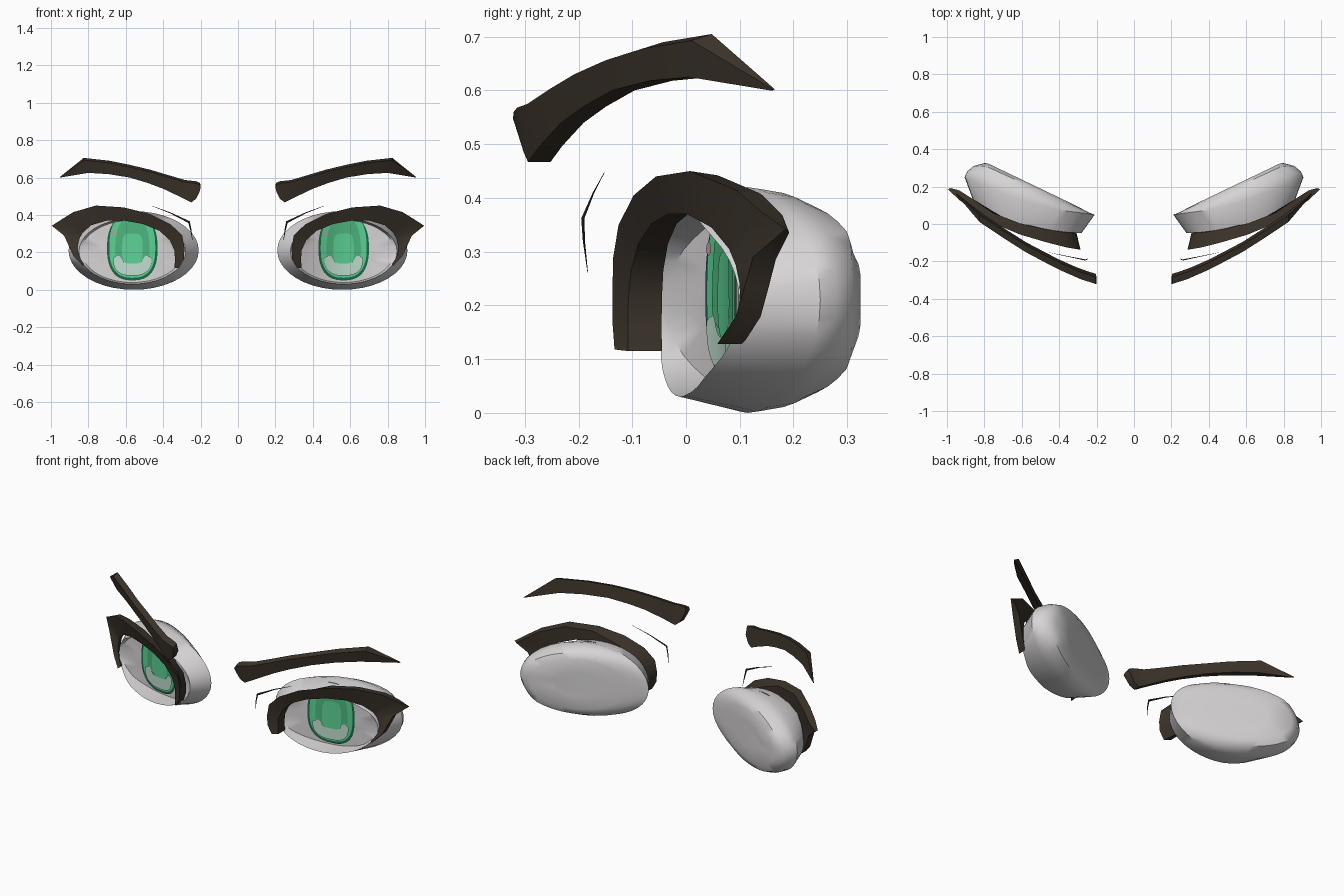
import bpy, bmesh, math
from mathutils import Vector

if "Cube" in bpy.data.objects:
    bpy.data.objects.remove(bpy.data.objects["Cube"])


def material(name, r, g, b):
    m = bpy.data.materials.new(name)
    m.use_nodes = True
    m.diffuse_color = (r, g, b, 1)
    bsdf = m.node_tree.nodes["Principled BSDF"]
    bsdf.inputs["Base Color"].default_value = (r, g, b, 1)
    bsdf.inputs["Roughness"].default_value = 0.8
    return m


WHITE = material("eye white", 0.68, 0.66, 0.67)
BROWN = material("dark brown", 0.044, 0.033, 0.023)
BRIGHT = material("bright green", 0.107, 0.638, 0.296)
MID = material("mid green", 0.075, 0.46, 0.21)
DEEP = material("deep green", 0.012, 0.14, 0.065)
PALE = material("pale green", 0.53, 0.73, 0.62)
PINK = material("soft pink", 0.5, 0.36, 0.32)


def interp(table, x):
    """Piecewise linear lookup in a list of (x, value)."""
    if x <= table[0][0]:
        return table[0][1]
    for (x0, v0), (x1, v1) in zip(table, table[1:]):
        if x <= x1:
            return v0 + (v1 - v0) * (x - x0) / (x1 - x0)
    return table[-1][1]


def finish(name, bm, mat, side):
    for v in bm.verts:
        v.co.x *= side
    bmesh.ops.recalc_face_normals(bm, faces=bm.faces)
    mesh = bpy.data.meshes.new(name)
    bm.to_mesh(mesh)
    bm.free()
    mesh.materials.append(mat)
    obj = bpy.data.objects.new(name, mesh)
    bpy.context.collection.objects.link(obj)
    bpy.ops.object.select_all(action='DESELECT')
    obj.select_set(True)
    bpy.context.view_layer.objects.active = obj
    bpy.ops.object.shade_smooth_by_angle(angle=math.radians(40))


def bridge(bm, a, b):
    n = len(a)
    for i in range(n):
        j = (i + 1) % n
        bm.faces.new((a[i], a[j], b[j], b[i]))


def loft(name, sections, mat, side):
    """Skin closed cross-sections and cap both ends."""
    bm = bmesh.new()
    rings = [[bm.verts.new(p) for p in s] for s in sections]
    for a, b in zip(rings, rings[1:]):
        bridge(bm, a, b)
    bm.faces.new(rings[0])
    bm.faces.new(rings[-1])
    finish(name, bm, mat, side)


# Front curve and thickness of the lid, and the hollow face behind it
LID = [(.28, -.138), (.35, -.128), (.45, -.103), (.6, -.06), (.75, 0),
       (.86, .08), (.93, .125), (1, .19)]
LID_DEPTH = [(.28, .09), (.6, .06), (.9, .045), (.95, .04), (1, .003)]
EYE_X, EYE_W = .565, .285


def rim_y(x):
    return interp(LID, x) + .09 - .08 * (x - .28) / .72


def hollow_y(x):
    return rim_y(x) + .1 * (1 - ((x - EYE_X) / EYE_W) ** 2)


def back_y(x):
    return interp([(.21, .05), (.4, .075), (.56, .115), (.75, .18), (.906, .25)], x)


def dome_y(x):
    flat = min(.05 + .48 * (x - .21), .325)
    return max(flat, back_y(x))


def eyeball(name, side):
    steps = 40
    bm = bmesh.new()

    def ring(scale, cx, cz, w, h, depth):
        out = []
        for i in range(steps):
            a = 2 * math.pi * i / steps
            x = cx + w * scale * math.cos(a)
            out.append(bm.verts.new((x, depth(x), cz + h * scale * math.sin(a))))
        return out

    front = (EYE_X, .205, EYE_W, .175)
    back = (.558, .21, .348, .21)
    rings = [ring(s, *front, hollow_y) for s in (.3, .6, .95)]
    rings.append(ring(1, *front, rim_y))
    # Rounded back: blend from the edge curve to the flat dome
    for scale, t in ((1, 0), (.96, .45), (.86, .85), (.7, 1), (.35, 1)):
        rings.append(ring(scale, *back,
                          lambda x: back_y(x) + t * (dome_y(x) - back_y(x))))
    for a, b in zip(rings, rings[1:]):
        bridge(bm, a, b)
    bm.faces.new(rings[0])
    bm.faces.new(rings[-1])
    finish(name, bm, WHITE, side)


def plate(name, cx, half, low, high, lift, mat, side):
    """Thin sheet following the hollow; low and high give z for u in -1..1."""
    bm = bmesh.new()
    cols = []
    n = 28
    for i in range(n + 1):
        u = -math.cos(math.pi * i / n)
        x = cx + half * u
        y = hollow_y(x) - lift
        cols.append([bm.verts.new((x, y, z)) for z in (low(u), high(u) + .0005)])
    for a, b in zip(cols, cols[1:]):
        bm.faces.new((a[0], b[0], b[1], a[1]))
    finish(name, bm, mat, side)


def arch(u, power=2.5):
    return max(0, 1 - abs(u) ** power) ** (1 / power)


def iris(prefix, side):
    cx = EYE_X
    plate(prefix + "iris_outline", cx, .135, lambda u: .22 - .17 * arch(u),
          lambda u: .22 + .18 * arch(u), .007, DEEP, side)
    plate(prefix + "iris", cx, .123, lambda u: .22 - .156 * arch(u),
          lambda u: .22 + .19 * arch(u), .010, BRIGHT, side)
    plate(prefix + "iris_shade", cx, .092, lambda u: .2 - .05 * arch(u),
          lambda u: .2 + .19 * arch(u), .013, MID, side)
    plate(prefix + "pupil", cx, .055, lambda u: .2 - .07 * arch(u),
          lambda u: .2 + .1 * arch(u, 4), .016, BRIGHT, side)
    plate(prefix + "iris_highlight", cx, .103, lambda u: .165 - .09 * arch(u),
          lambda u: .165 + .02 * arch(u) - .045 * max(0, 1 - (u / .65) ** 4),
          .019, PALE, side)
    # The small glint falls on the same side of both eyes
    plate(prefix + "glint", cx - .1 * side, .011, lambda u: .305 - .012 * arch(u, 2),
          lambda u: .305 + .012 * arch(u, 2), .016, PINK, side)


# Lid: outer x, z and inner x, z along the band
LASH = [(.315, .118, .34, .115), (.29, .165, .337, .16), (.286, .22, .34, .21),
        (.298, .29, .365, .265), (.36, .35, .42, .315), (.47, .405, .51, .352),
        (.61, .44, .61, .37), (.76, .45, .70, .37), (.88, .415, .785, .345),
        (.945, .375, .83, .305), (.995, .342, .847, .275), (.93, .29, .857, .24),
        (.905, .235, .858, .21), (.88, .18, .845, .17), (.83, .128, .822, .135)]


def lash(name, side):
    sections = []
    for ox, oz, ix, iz in LASH:
        yo, yi = interp(LID, ox), interp(LID, ix)
        do, di = interp(LID_DEPTH, ox), interp(LID_DEPTH, ix)
        rear = .4 if ox < .5 else .1
        sections.append([(ox, yo, oz), (ix, yi + .022, iz), (ix, yi + di, iz),
                         (ox + rear * (ix - ox), yo + do, oz + rear * (iz - oz))])
    loft(name, sections, BROWN, side)


# Brow: upper x, z and lower x, z from the inner end to the tip
BROW_Y = [(.2, -.322), (.285, -.295), (.41, -.24), (.58, -.15), (.69, -.08),
          (.825, .01), (.9, .08), (.955, .165)]
BROW = [(.2, .56, .205, .525), (.205, .573, .225, .485), (.225, .58, .25, .467),
        (.285, .587, .31, .497), (.38, .615, .40, .54), (.47, .642, .48, .57),
        (.58, .668, .58, .60), (.69, .69, .69, .618), (.825, .705, .80, .625),
        (.953, .602, .95, .60)]


def brow(name, side):
    sections = []
    for ux, uz, lx, lz in BROW:
        body = ux < .9
        yu, yl = interp(BROW_Y, ux), interp(BROW_Y, lx) + .012 * body
        t = .042 if body else .004
        sections.append([(ux, yu, uz - .012 * body), (lx, yl, lz),
                         (lx, yl + t, lz), (ux, yu + t * .9, uz)])
    loft(name, sections, BROWN, side)


# Thin crease between lid and brow
CREASE = [(.457, .447, -.152, .001), (.36, .41, -.172, .003),
          (.262, .362, -.192, .006), (.252, .32, -.19, .004), (.243, .262, -.183, .001)]


def crease(name, side):
    sections = []
    for x, z, y, r in CREASE:
        p = Vector((x, y, z))
        out = Vector((-.7, 0, .7)) * r
        deep = Vector((0, r * .5, 0))
        sections.append([p + out, p - deep, p - out, p + deep])
    loft(name, sections, BROWN, side)


for prefix, side in (("left_", 1), ("right_", -1)):
    eyeball(prefix + "eyeball", side)
    iris(prefix, side)
    lash(prefix + "upper_lash", side)
    brow(prefix + "eyebrow", side)
    crease(prefix + "eyelid_crease", side)
